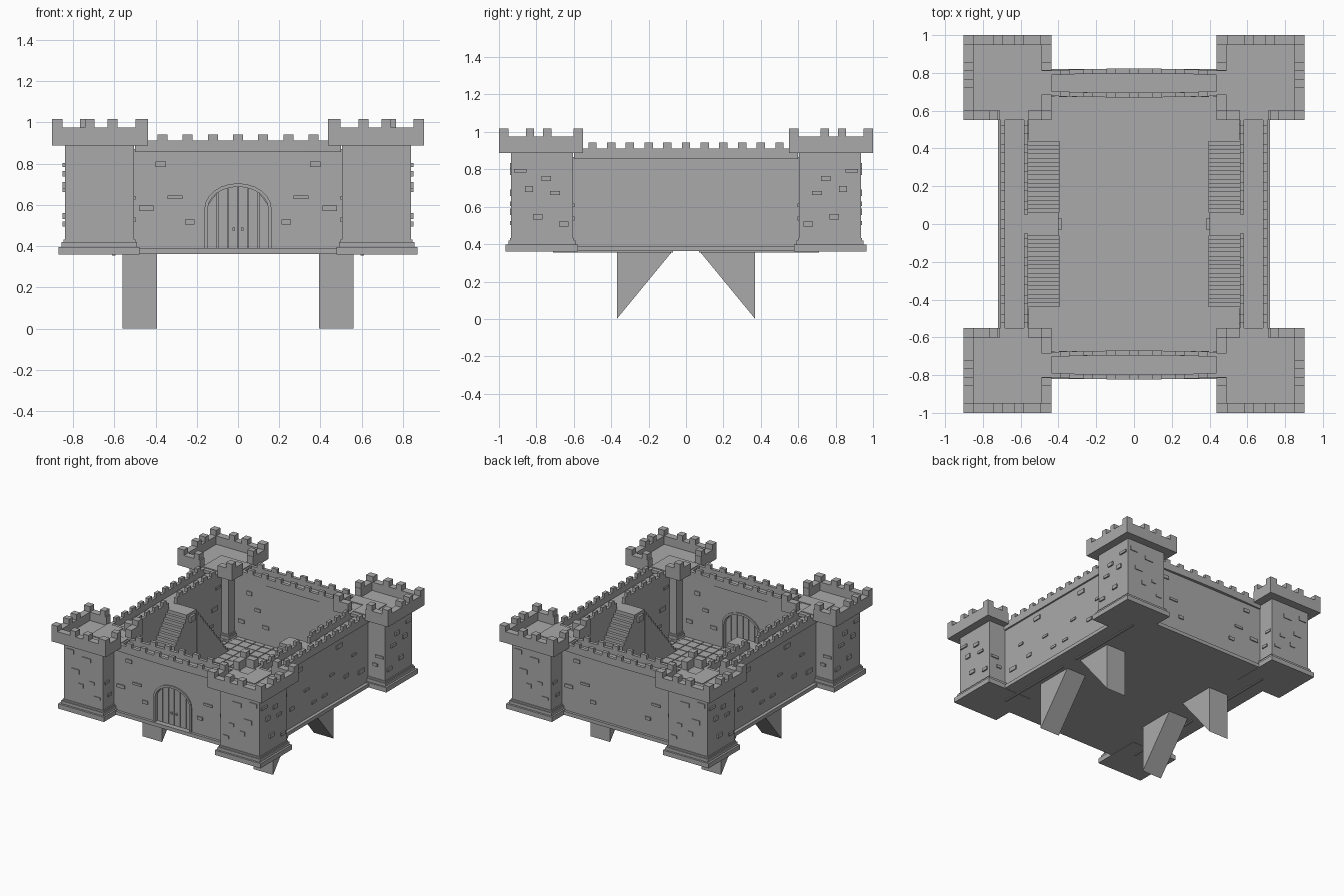
import bpy, bmesh, math, random
from mathutils import Vector

old = bpy.data.objects.get("Cube")
if old:
    bpy.data.objects.remove(old, do_unlink=True)
random.seed(4)

stone = bpy.data.materials.new("grey stone")
stone.use_nodes = True
GREY = (0.4, 0.4, 0.4, 1)
stone.diffuse_color = GREY
stone.node_tree.nodes["Principled BSDF"].inputs["Base Color"].default_value = GREY


def finish(name, bm, mirror):
    bmesh.ops.recalc_face_normals(bm, faces=bm.faces)
    mesh = bpy.data.meshes.new(name)
    bm.to_mesh(mesh)
    bm.free()
    mesh.materials.append(stone)
    obj = bpy.data.objects.new(name, mesh)
    bpy.context.collection.objects.link(obj)
    if mirror:
        mod = obj.modifiers.new("Mirror", 'MIRROR')
        mod.use_axis = ('x' in mirror, 'y' in mirror, False)
        mod.use_mirror_merge = False
    return obj


def prism(bm, points, push):
    """Extrude a flat outline along a vector."""
    face = bm.faces.new([bm.verts.new(p) for p in points])
    new = bmesh.ops.extrude_face_region(bm, geom=[face])["geom"]
    verts = [v for v in new if isinstance(v, bmesh.types.BMVert)]
    bmesh.ops.translate(bm, verts=verts, vec=Vector(push))
    if not face.is_valid or len(face.link_loops if hasattr(face, "link_loops") else face.loops) == 0:
        return
    base = [v for v in face.verts]
    if not any(f is face for f in base[0].link_faces):
        bm.faces.new(base)


def boxes(name, spans, mirror="xy"):
    bm = bmesh.new()
    for x, y, z in spans:
        cube = bmesh.ops.create_cube(bm, size=1)["verts"]
        for v in cube:
            v.co = [s[0] if c < 0 else s[1] for c, s in zip(v.co, (x, y, z))]
    return finish(name, bm, mirror)


def outline(name, points, push, mirror=""):
    bm = bmesh.new()
    prism(bm, points, push)
    return finish(name, bm, mirror)


def around(c, width):
    return (c - width / 2, c + width / 2)


# Levels shared by the parts
FLOOR, WALK, RAIL, TOOTH = 0.39, 0.865, 0.912, 0.942
CAP, CAP_FLOOR, CAP_RAIL, CAP_TOOTH = 0.887, 0.91, 0.975, 1.017

# Ground slab, paving and underside
boxes("ground_slab", [((-0.72, 0.72), (-0.82, 0.82), (0.362, FLOOR))], "")
TILE = 0.08
boxes("paving", [(around(TILE * (i + 0.5), TILE * 0.93), around(TILE * (j + 0.5), TILE * 0.93),
                  (FLOOR - 0.01, FLOOR + 0.005)) for i in range(7) for j in range(9)])
boxes("underside_strip", [((0.595, 0.61), (0.07, 0.71), (0.354, 0.365))])
outline("wedge_foot", [(0.393, 0.37, 0), (0.393, 0.37, 0.365), (0.393, 0.07, 0.365)],
        (0.168, 0, 0), "xy")

# Curtain walls
boxes("side_wall", [((0.565, 0.695), (-0.7, 0.7), (FLOOR, WALK))], "x")
boxes("back_wall", [((-0.6, 0.6), (0.68, 0.80), (FLOOR, WALK))], "")


def arch(half, spring, rise, y, steps=12):
    pts = [(-half, y, FLOOR)]
    for i in range(steps + 1):
        a = math.pi * (1 - i / steps)
        pts.append((half * math.cos(a), y, spring + rise * math.sin(a)))
    return pts + [(half, y, FLOOR)]


opening = arch(0.15, 0.58, 0.11, -0.8)
outline("front_wall", [(-0.6, -0.8, FLOOR), *opening, (0.6, -0.8, FLOOR),
                       (0.6, -0.8, WALK), (-0.6, -0.8, WALK)], (0, 0.12, 0))

# Gate: arched surround, plank leaves and handles
rim = arch(0.163, 0.58, 0.125, -0.808)
outline("gate_surround", rim + arch(0.147, 0.58, 0.108, -0.808)[::-1], (0, 0.136, 0))
bm = bmesh.new()
for i in range(3):
    left, right = i * 0.05 + 0.002, i * 0.05 + 0.048
    top = [0.58 + 0.11 * math.sqrt(max(0, 1 - (x / 0.15) ** 2)) for x in (left, right)]
    prism(bm, [(left, -0.78, FLOOR), (right, -0.78, FLOOR),
               (right, -0.78, top[1]), (left, -0.78, top[0])], (0, 0.08, 0))
finish("gate_planks", bm, "x")
outline("gate_backing", arch(0.15, 0.58, 0.11, -0.77), (0, 0.06, 0))
boxes("gate_handle", [((0.015, 0.027), (-0.79, -0.69), (0.475, 0.49))], "x")

# Wall-top parapets: bowed on the front and back, straight on the sides
def bowed(base, bulge, x):
    return base + bulge * (1 - (x / 0.5) ** 2)


xs = [0.1 * i - 0.5 for i in range(11)]
for name, inner, outer, bulge in (("outer", 0.785, 0.81, 0.013), ("inner", 0.68, 0.705, -0.01)):
    path = [(x, bowed(outer, bulge, x), WALK - 0.009) for x in xs]
    path += [(x, bowed(inner, bulge, x), WALK - 0.009) for x in xs[::-1]]
    outline(name + "_parapet", path, (0, 0, RAIL - WALK + 0.009), "y")
    boxes(name + "_merlons", [(around(0.122 * i, 0.048),
                               (bowed(inner, bulge, 0.122 * i), bowed(outer, bulge, 0.122 * i)),
                               (RAIL, TOOTH)) for i in range(-3, 4)], "y")
boxes("long_walk", [((-0.6, 0.6), (0.68, 0.8), (WALK - 0.01, WALK + 0.005))], "y")

side_rails = [((0.683, 0.708), (-0.6, 0.6), (WALK - 0.009, RAIL)),
              ((0.56, 0.583), (0.05, 0.6), (WALK - 0.009, RAIL))]
boxes("side_parapet", side_rails)
teeth = [around(0.1 * i, 0.045) for i in range(1, 6)]
boxes("side_merlons", [(x, y, (RAIL, TOOTH)) for y in teeth for x in ((0.683, 0.708), (0.56, 0.583))])
boxes("middle_merlon", [((0.683, 0.708), around(0, 0.045), (RAIL, TOOTH))], "x")

# Corner towers: stepped base, shaft and overhanging cap
boxes("tower_base", [((0.477, 0.87), (0.577, 0.965), (0.36, 0.397)),
                     ((0.49, 0.855), (0.59, 0.95), (0.397, 0.42)),
                     ((0.498, 0.847), (0.598, 0.942), (0.42, 0.432))])
boxes("tower_shaft", [((0.505, 0.84), (0.605, 0.935), (0.42, CAP))])
LO_X, HI_X, LO_Y, HI_Y, T = 0.437, 0.903, 0.55, 1.0, 0.052
boxes("tower_cap", [((LO_X, HI_X), (LO_Y, HI_Y), (CAP, CAP_FLOOR))])
rail = (CAP, CAP_RAIL)
boxes("tower_parapet", [((HI_X - T, HI_X), (LO_Y, HI_Y), rail),
                        ((LO_X, HI_X), (HI_Y - T, HI_Y), rail),
                        ((LO_X, LO_X + T), (0.81, HI_Y), rail),
                        ((0.71, HI_X), (LO_Y, LO_Y + T), rail),
                        ((LO_X, LO_X + T), (LO_Y, 0.685), rail),
                        ((LO_X, 0.56), (LO_Y, LO_Y + T), rail)])
tooth = (CAP_RAIL, CAP_TOOTH)
across = [(LO_X, LO_X + 0.06), (0.584, 0.632), (0.695, 0.743), (HI_X - T, HI_X)]
along = [(LO_Y, LO_Y + T), (0.72, 0.765), (0.813, 0.856), (HI_Y - T, HI_Y)]
boxes("tower_merlons",
      [(x, (HI_Y - T, HI_Y), tooth) for x in across]
      + [((HI_X - T, HI_X), y, tooth) for y in along[:-1]]
      + [((LO_X, LO_X + T), along[2], tooth), ((0.72, 0.765), along[0], tooth),
         ((LO_X, LO_X + T), along[0], tooth)])
# Walkway edge crossing the tower floor
boxes("tower_walk", [((0.58, 0.71), (0.58, 0.81), (CAP, CAP_FLOOR + 0.006)),
                     ((0.45, 0.71), (0.705, 0.81), (CAP, CAP_FLOOR + 0.006))])

# Twin stairs climbing to a landing at the middle of each side wall
COUNT, FOOT, HEAD = 17, 0.44, 0.06
run = (FOOT - HEAD) / COUNT
boxes("stairs", [((0.395, 0.57), (FOOT - run * (i + 1), FOOT - run * i),
                  (FLOOR, FLOOR + (WALK - FLOOR) * (i + 1) / (COUNT + 1))) for i in range(COUNT)])
boxes("stair_landing", [((0.4, 0.58), (-HEAD, HEAD), (FLOOR, WALK)),
                        ((0.382, 0.4), (-0.03, 0.03), (0.8, WALK - 0.02))], "x")


# Scattered raised bricks on walls and towers
def bricks(name, axis, plane, low, high, count, mirror, out=0.008):
    spans = []
    for i in range(count):
        z = around(0.47 + 0.35 * ((i * 0.382 + random.random() * 0.2) % 1), random.uniform(0.016, 0.034))
        s = around(low + (high - low) * (i + 0.5) / count, random.uniform(0.04, 0.075))
        depth = around(plane, 2 * out)
        spans.append((depth, s, z) if axis == 'x' else (s, depth, z))
    boxes(name, spans, mirror)


bricks("side_bricks", 'x', 0.695, 0.02, 0.56, 6, "xy")
bricks("inner_side_bricks", 'x', 0.565, 0.45, 0.58, 3, "xy")
bricks("long_bricks", 'y', 0.8, 0.2, 0.48, 4, "xy")
bricks("inner_long_bricks", 'y', 0.68, 0.2, 0.48, 4, "xy")
bricks("tower_outer_bricks", 'x', 0.84, 0.63, 0.91, 6, "xy", 0.011)
bricks("tower_end_bricks", 'y', 0.935, 0.53, 0.81, 6, "xy", 0.006)
bricks("tower_return_bricks", 'x', 0.505, 0.84, 0.91, 2, "xy")
bricks("tower_side_bricks", 'y', 0.605, 0.74, 0.81, 2, "xy")
